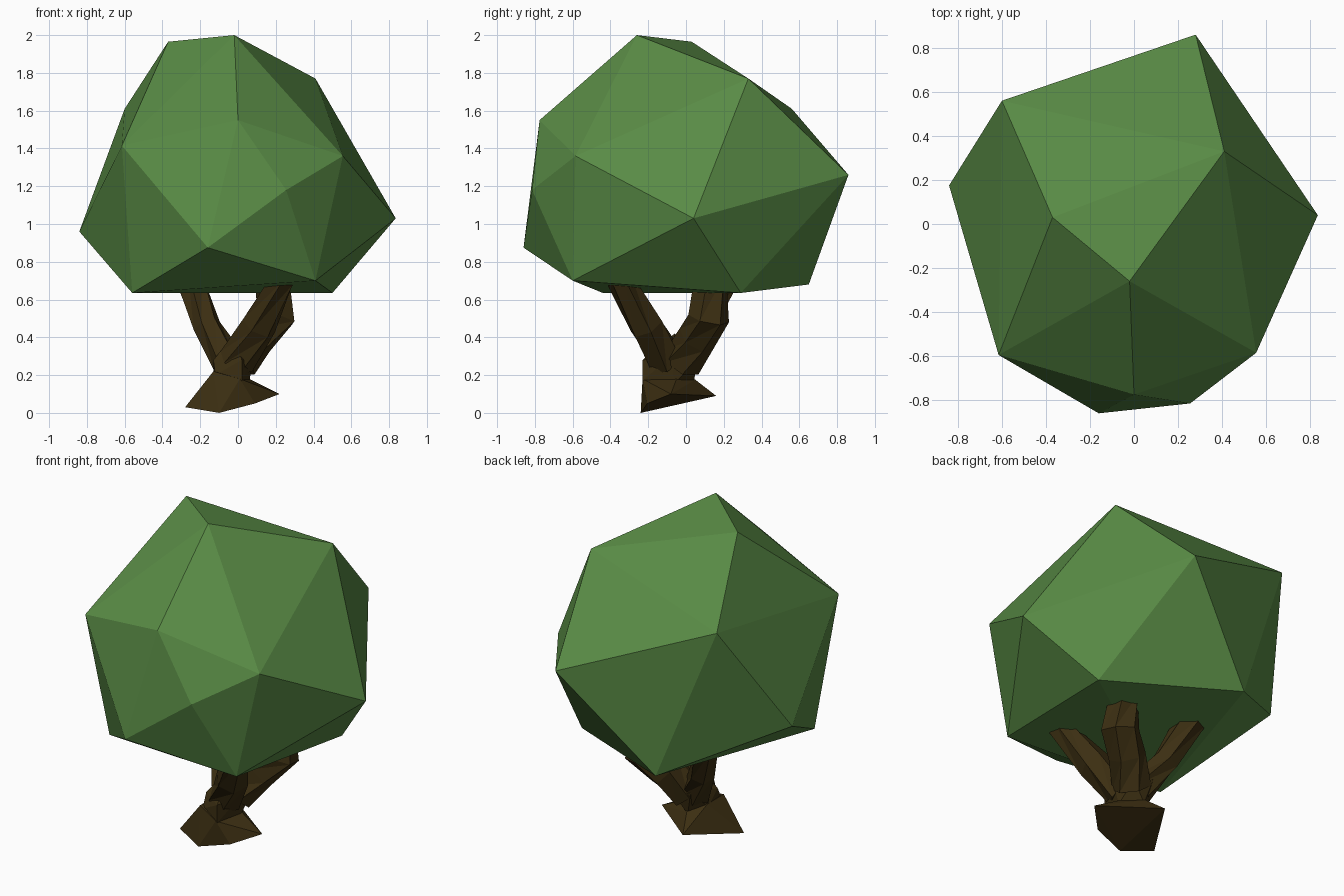
import bpy, bmesh, math
from mathutils import Vector

cube = bpy.data.objects.get("Cube")
if cube:
    bpy.data.objects.remove(cube, do_unlink=True)


def make_material(name, rgb):
    mat = bpy.data.materials.new(name)
    mat.use_nodes = True
    color = (*rgb, 1.0)
    mat.diffuse_color = color
    bsdf = next(n for n in mat.node_tree.nodes if n.type == "BSDF_PRINCIPLED")
    bsdf.inputs["Base Color"].default_value = color
    bsdf.inputs["Roughness"].default_value = 0.9
    return mat


def finish(name, bm, mat):
    bmesh.ops.recalc_face_normals(bm, faces=bm.faces)
    mesh = bpy.data.meshes.new(name)
    bm.to_mesh(mesh)
    bm.free()
    mesh.materials.append(mat)
    obj = bpy.data.objects.new(name, mesh)
    bpy.context.scene.collection.objects.link(obj)
    return obj


def faceted_hull(name, points, mat):
    """Chunky faceted solid wrapped around its corner points."""
    bm = bmesh.new()
    for p in points:
        bm.verts.new(p)
    bmesh.ops.convex_hull(bm, input=bm.verts)
    loose = [v for v in bm.verts if not v.link_faces]
    bmesh.ops.delete(bm, geom=loose, context="VERTS")
    return finish(name, bm, mat)


def branch(name, path, radii, mat, sides=6, twist=0.3):
    """Low-poly limb lofted through rings along a path."""
    pts = [Vector(p) for p in path]
    bm = bmesh.new()
    rings = []
    for i, (p, r) in enumerate(zip(pts, radii)):
        along = pts[min(i + 1, len(pts) - 1)] - pts[max(i - 1, 0)]
        along.normalize()
        side = along.cross(Vector((0, 1, 0))).normalized()
        other = along.cross(side)
        ring = []
        for k in range(sides):
            a = math.tau * k / sides + twist * i
            ring.append(bm.verts.new(p + r * (math.cos(a) * side + math.sin(a) * other)))
        rings.append(ring)
    for low, high in zip(rings, rings[1:]):
        for k in range(sides):
            n = (k + 1) % sides
            bm.faces.new((low[k], low[n], high[n]))
            bm.faces.new((low[k], high[n], high[k]))
    bm.faces.new(rings[0])
    bm.faces.new(rings[-1])
    return finish(name, bm, mat)


leaf = make_material("leaf green", (0.10, 0.26, 0.06))
bark = make_material("dark bark", (0.045, 0.028, 0.006))

# Canopy: one irregular faceted crown
faceted_hull("canopy", [
    (-.37, .03, 1.965), (-.02, -.26, 2), (.41, .33, 1.77), (-.6, .56, 1.61),
    (.28, .86, 1.26), (0, -.775, 1.55), (-.615, -.595, 1.415), (.555, -.585, 1.36),
    (.255, -.815, 1.18), (.835, .04, 1.03), (-.84, .175, .96), (-.16, -.86, .875),
    (.41, -.6, .7), (-.25, .65, .68), (.5, .29, .635), (-.56, -.44, .635),
], leaf)

# Flared root block with a slanted underside
faceted_hull("root_flare", [
    (.22, -.08, .1), (-.09, .16, .09), (.09, -.205, .05), (-.1, -.24, 0),
    (-.28, -.16, .03), (.06, -.05, .18), (-.04, .05, .175), (-.13, -.02, .22),
    (-.13, -.18, .22), (.01, -.23, .18),
], bark)

# Neck between the roots and the fork
faceted_hull("trunk", [
    (.06, -.06, .16), (-.04, .04, .16), (-.13, -.03, .2), (-.12, -.17, .2),
    (.02, -.23, .17), (.02, -.23, .28), (-.13, -.12, .28), (.08, -.08, .3),
    (.05, .06, .27), (-.08, .07, .31), (-.02, -.06, .42),
], bark)

# Three limbs reaching into the crown
branch("front_branch", [(-.01, -.1, .27), (.11, -.21, .46), (.24, -.36, .72)],
       [.1, .095, .07], bark)
branch("back_left_branch", [(0, -.02, .27), (.1, .06, .4), (.2, .12, .5), (.18, .13, .72)],
       [.11, .105, .11, .09], bark)
branch("back_right_branch", [(-.05, -.03, .27), (-.165, .08, .46), (-.26, .2, .72)],
       [.09, .075, .085], bark)
